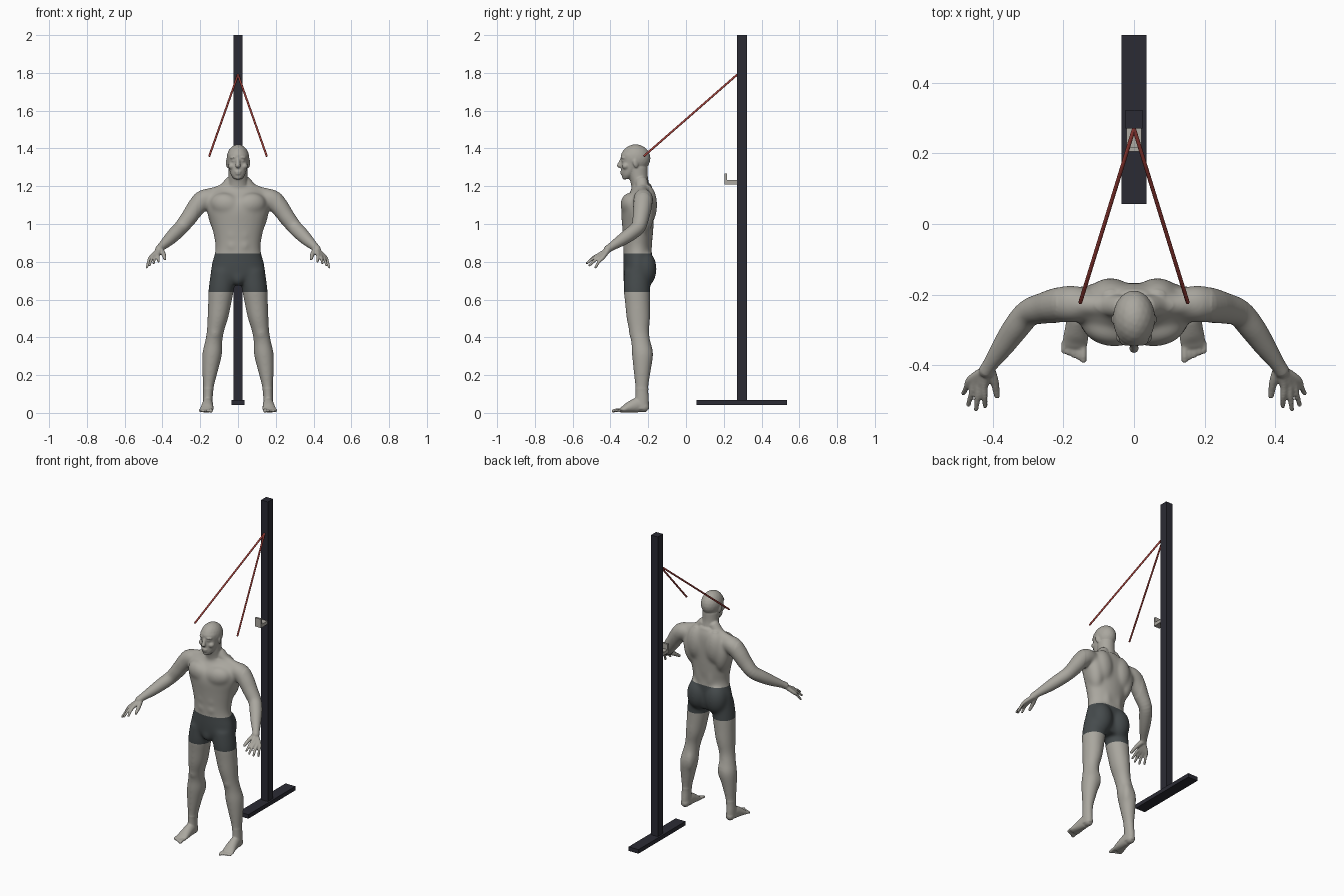
import bpy
import bmesh
from math import cos, sin, pi
from mathutils import Vector, Matrix, Euler

default_cube = bpy.data.objects.get("Cube")
if default_cube:
    bpy.data.objects.remove(default_cube, do_unlink=True)


def make_material(name, colour):
    material = bpy.data.materials.new(name)
    material.use_nodes = True
    material.diffuse_color = (*colour, 1)
    shader = material.node_tree.nodes["Principled BSDF"]
    shader.inputs["Base Color"].default_value = (*colour, 1)
    shader.inputs["Roughness"].default_value = 0.7
    return material


skin = make_material("warm grey skin", (0.40, 0.385, 0.345))
cloth = make_material("slate shorts", (0.06, 0.07, 0.073))
steel = make_material("dark steel", (0.024, 0.024, 0.034))
rubber = make_material("red rubber", (0.38, 0.055, 0.045))
pale_metal = make_material("pale metal", (0.42, 0.40, 0.36))


def add_object(name, bm, *materials):
    mesh = bpy.data.meshes.new(name)
    bmesh.ops.recalc_face_normals(bm, faces=bm.faces)
    bm.to_mesh(mesh)
    bm.free()
    for material in materials:
        mesh.materials.append(material)
    obj = bpy.data.objects.new(name, mesh)
    bpy.context.scene.collection.objects.link(obj)
    return obj


def box(name, material, low, high):
    low, high = Vector(low), Vector(high)
    bm = bmesh.new()
    place = Matrix.LocRotScale((low + high) / 2, None, high - low)
    bmesh.ops.create_cube(bm, size=1, matrix=place)
    return add_object(name, bm, material)


def resample(stations, steps=4):
    """Smooth the stations with a Catmull-Rom spline."""
    pts = [Vector(s) for s in stations]
    pts = [2 * pts[0] - pts[1]] + pts + [2 * pts[-1] - pts[-2]]
    out = []
    for p, q, r, s in zip(pts, pts[1:], pts[2:], pts[3:]):
        for i in range(steps):
            t = i / steps
            out.append(q + (r - p) * (t / 2)
                       + (2 * p - 5 * q + 4 * r - s) * (t * t / 2)
                       + (3 * q - p - 3 * r + s) * (t ** 3 / 2))
    return out + [pts[-2]]


def tube(bm, stations, level=False, sides=24):
    """Loft ellipses given as x, y, z, half width, half depth.
    Level rings stay horizontal; the others turn with the path."""
    stations = [(*s, s[3]) if len(s) == 4 else s for s in stations]
    path = resample(stations)
    centres = [p.to_3d() for p in path]
    frames = []
    for i, p in enumerate(path):
        tangent = centres[min(i + 1, len(path) - 1)] - centres[max(i - 1, 0)]
        turn = Matrix() if level else tangent.to_track_quat('Z', 'Y').to_matrix().to_4x4()
        frames.append((centres[i], turn, p[3], p[4]))
    if not level:   # rounded ends
        for index, sign in ((0, -1), (-1, 1)):
            c, turn, a, b = frames[index]
            push = turn @ Vector((0, 0, sign * min(a, b) * 0.6))
            frames.insert(0 if index == 0 else len(frames), (c + push, turn, a * 0.65, b * 0.65))
    rings = []
    for c, turn, a, b in frames:
        angles = [2 * pi * k / sides for k in range(sides)]
        rings.append([bm.verts.new(c + turn @ Vector((a * cos(t), b * sin(t), 0))) for t in angles])
    for lower, upper in zip(rings, rings[1:]):
        for k in range(sides):
            n = (k + 1) % sides
            bm.faces.new((lower[k], lower[n], upper[n], upper[k]))
    bm.faces.new(rings[0][::-1])
    bm.faces.new(rings[-1])


def blob(bm, centre, radii, turn=(0, 0, 0)):
    place = Matrix.LocRotScale(Vector(centre), Euler(turn), Vector(radii))
    bmesh.ops.create_icosphere(bm, subdivisions=3, radius=1, matrix=place)


# Left half of the body
body = bmesh.new()

# Leg
tube(body, [(.076, -.257, .76, .066, .07), (.088, -.26, .66, .068, .071),
            (.097, -.256, .58, .062, .067), (.107, -.252, .50, .055, .063),
            (.12, -.248, .43, .046, .053), (.13, -.238, .37, .047, .052),
            (.137, -.23, .31, .053, .057), (.148, -.232, .22, .042, .046),
            (.157, -.234, .13, .028, .035), (.16, -.233, .07, .026, .036),
            (.16, -.235, .02, .027, .04)], level=True)
blob(body, (.122, -.283, .425), (.027, .02, .035))    # kneecap
blob(body, (.115, -.21, .32), (.028, .035, .07))      # inner calf

# Foot and toes
tube(body, [(.16, -.215, .028, .025, .028), (.16, -.25, .042, .028, .04),
            (.163, -.30, .03, .033, .029), (.166, -.33, .019, .036, .018),
            (.167, -.345, .014, .034, .013)])
for i in range(5):
    x, radius = .143 + .0142 * i, .0095 if i == 0 else .0066
    tube(body, [(x, -.335, .015, radius), (x, -.37 + .005 * i, .014, radius),
                (x, -.387 + .006 * i, .009, radius)], sides=12)

# Arm
tube(body, [(.12, -.23, 1.135, .045), (.175, -.226, 1.133, .053),
            (.215, -.23, 1.095, .05), (.255, -.238, 1.04, .044),
            (.298, -.252, .985, .039), (.335, -.295, .947, .037),
            (.37, -.345, .912, .031), (.405, -.395, .88, .022),
            (.42, -.418, .864, .021)])

# Hand: each finger starts in the wrist and fans outwards
wrist = Vector((.413, -.408, .868))
knuckles = Vector((.424, -.458, .838)), Vector((.463, -.44, .822))
for i, tip in enumerate([(.421, -.517, .80), (.447, -.526, .792),
                         (.469, -.512, .78), (.483, -.48, .769)]):
    knuckle = knuckles[0].lerp(knuckles[1], i / 3)
    middle = knuckle.lerp(Vector(tip), .5) + Vector((0, 0, .006))
    tube(body, [(*wrist.lerp(knuckle, .1), .014), (*knuckle, .0115),
                (*middle, .0085), (*tip, .0072)], sides=12)
tube(body, [(.408, -.41, .862, .015), (.395, -.445, .842, .0125),
            (.387, -.488, .815, .009)], sides=12)

# Muscles
tube(body, [(.033, -.235, 1.225, .033), (.08, -.23, 1.178, .033),
            (.16, -.228, 1.161, .028)])                           # trapezius
blob(body, (.07, -.300, 1.105), (.078, .046, .06), (0, -.15, .2))  # chest
blob(body, (.066, -.206, 1.10), (.065, .054, .11))                # shoulder blade
blob(body, (.112, -.228, 1.06), (.05, .06, .12), (0, .15, 0))     # side of back
blob(body, (.035, -.208, .92), (.035, .03, .14))                  # lower back
blob(body, (.064, -.221, .762), (.07, .066, .1))                  # buttock
for level in (.885, .94, .995):
    blob(body, (.03, -.314, level), (.03, .022, .029))            # abdomen

# Face: brow, eye, cheek and ear
blob(body, (.024, -.331, 1.352), (.02, .014, .007), (0, .1, .3))
blob(body, (.023, -.328, 1.335), (.012, .013, .007))
blob(body, (.032, -.319, 1.306), (.02, .019, .018))
blob(body, (.056, -.266, 1.322), (.008, .015, .025), (.15, 0, .3))

# Reflect to the right half
copy = bmesh.ops.duplicate(body, geom=body.verts[:] + body.edges[:] + body.faces[:])
for part in copy["geom"]:
    if isinstance(part, bmesh.types.BMVert):
        part.co.x *= -1

# Torso, neck and pelvis
tube(body, [(0, -.25, .68, .075, .055), (0, -.256, .72, .138, .072),
            (0, -.257, .78, .141, .076), (0, -.256, .84, .125, .076),
            (0, -.257, .88, .12, .075), (0, -.255, .93, .127, .079),
            (0, -.255, 1.0, .143, .084), (0, -.256, 1.07, .162, .088),
            (0, -.25, 1.12, .166, .083), (0, -.235, 1.165, .152, .065),
            (0, -.23, 1.192, .10, .052), (0, -.235, 1.212, .06, .047)], level=True)
tube(body, [(0, -.236, 1.16, .065, .05), (0, -.243, 1.21, .054, .048),
            (0, -.252, 1.25, .05, .05), (0, -.258, 1.30, .05, .055)], level=True)
blob(body, (0, -.302, .715), (.035, .034, .045))

# Head: skull, face, nose, lips and chin
blob(body, (0, -.267, 1.348), (.06, .079, .074))
tube(body, [(0, -.317, 1.238, .021, .017), (0, -.306, 1.26, .037, .035),
            (0, -.293, 1.29, .047, .05), (0, -.285, 1.33, .054, .057),
            (0, -.284, 1.365, .055, .061), (0, -.275, 1.39, .045, .055)], level=True)
tube(body, [(0, -.337, 1.348, .009), (0, -.347, 1.325, .011),
            (0, -.353, 1.307, .014)], sides=12)
blob(body, (0, -.337, 1.277), (.02, .012, .006))
blob(body, (0, -.336, 1.266), (.017, .012, .006))
blob(body, (0, -.325, 1.247), (.02, .014, .012))

# Fuse the parts into one skin
figure = add_object("figure_body", body)
remesh = figure.modifiers.new("fuse", 'REMESH')
remesh.mode = 'VOXEL'
remesh.voxel_size = 0.0042
relax = figure.modifiers.new("relax", 'SMOOTH')
relax.factor = 0.5
relax.iterations = 6
evaluated = figure.evaluated_get(bpy.context.evaluated_depsgraph_get())
fused = bpy.data.meshes.new_from_object(evaluated)
figure.modifiers.clear()
figure.data = fused
fused.materials.clear()
for material in (skin, cloth):
    fused.materials.append(material)

# Soften the muscles of the torso and legs
bm = bmesh.new()
bm.from_mesh(fused)
soft = [v for v in bm.verts if 0.13 < v.co.z < 1.2 and abs(v.co.x) < 0.22]
for step in range(45):
    bmesh.ops.smooth_vert(bm, verts=soft, factor=0.5,
                          use_axis_x=True, use_axis_y=True, use_axis_z=True)

# Cut the shorts' hems and colour the faces between them
hem, waistband = 0.64, 0.845
for height in (hem, waistband):
    bmesh.ops.bisect_plane(bm, geom=bm.verts[:] + bm.edges[:] + bm.faces[:],
                           plane_co=(0, 0, height), plane_no=(0, 0, 1))
for vert in bm.verts:
    vert.co.z = max(vert.co.z, 0)
for face in bm.faces:
    centre = face.calc_center_median()
    face.material_index = int(hem < centre.z < waistband and abs(centre.x) < 0.2)
    face.smooth = True
bm.to_mesh(fused)
bm.free()

# Stand
box("stand_base", steel, (-.035, .056, .042), (.035, .535, .068))
box("stand_post", steel, (-.024, .27, .05), (.024, .322, 2))

# Hook on the post
box("hook_arm", pale_metal, (-.021, .215, 1.21), (.021, .27, 1.232))
box("hook_lip", pale_metal, (-.021, .205, 1.21), (.021, .217, 1.267))

# Elastic bands from the post
for side, label in ((1, "left"), (-1, "right")):
    band = bmesh.new()
    tube(band, [(0, .27, 1.79, .0055), (side * .152, -.222, 1.36, .0055)], sides=10)
    for face in band.faces:
        face.smooth = len(face.verts) == 4
    add_object(label + "_band", band, rubber)
